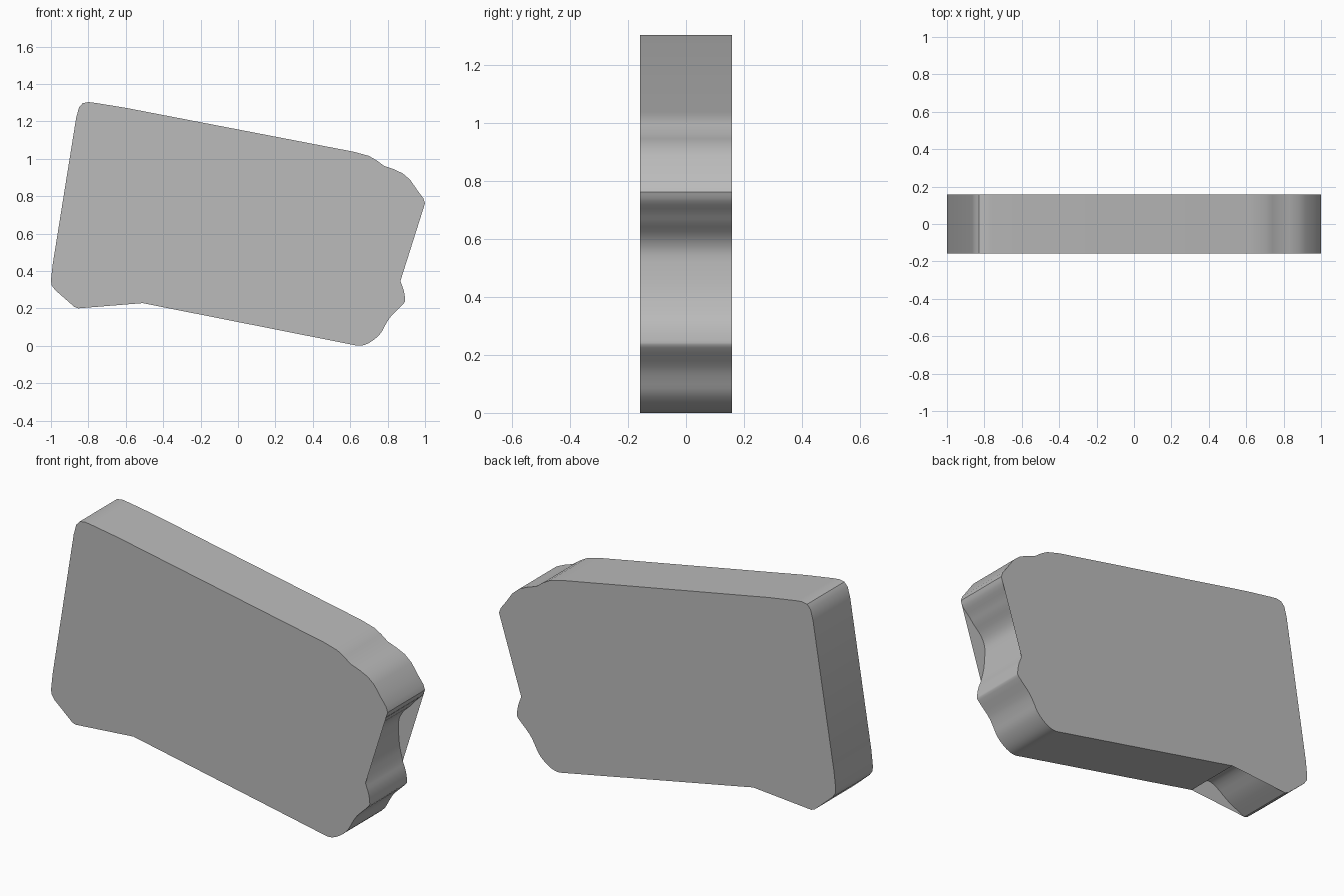
import bpy
import bmesh
import math
from mathutils import Vector

HALF_DEPTH = 0.158

if "Cube" in bpy.data.objects:
    bpy.data.objects.remove(bpy.data.objects["Cube"], do_unlink=True)


def flat_material(name, value):
    mat = bpy.data.materials.new(name)
    mat.use_nodes = True
    colour = (value, value, value, 1)
    mat.diffuse_color = colour
    mat.node_tree.nodes["Principled BSDF"].inputs["Base Color"].default_value = colour
    return mat


def smooth_run(points, steps):
    """Catmull-Rom curve through an open run of (x, z) points."""
    pts = [Vector(p) for p in points]
    pts = [2 * pts[0] - pts[1]] + pts + [2 * pts[-1] - pts[-2]]
    run = []
    for a, b, c, d in zip(pts, pts[1:], pts[2:], pts[3:]):
        for i in range(steps):
            t = i / steps
            run.append(b + (c - a) * t / 2
                       + (2 * a - 5 * b + 4 * c - d) * t ** 2 / 2
                       + (3 * b - a - 3 * c + d) * t ** 3 / 2)
    return run + [pts[-2]]


# Outline runs, clockwise; recesses lie behind the straight edges of the two faces
top = [(-1, .35), (-.99, .44), (-.865, 1.22), (-.85, 1.275), (-.83, 1.297),
       (-.8, 1.303), (-.76, 1.298), (-.6, 1.272), (.62, 1.037), (.7, 1.015),
       (.74, .992), (.78, .962), (.83, .945), (.88, .922), (.92, .888),
       (.96, .83), (.99, .79), (1, .762)]
right_recess = [(1, .762), (.985, .73), (.945, .69), (.915, .655), (.87, .61),
                (.845, .56), (.843, .5), (.85, .42), (.868, .345)]
bottom_right = [(.868, .345), (.885, .3), (.893, .25), (.885, .225), (.82, .16),
                (.79, .115), (.765, .07), (.73, .035), (.69, .01), (.65, 0), (.61, .006)]
bottom_recess = [(-.51, .228), (-.55, .285), (-.61, .32), (-.67, .305), (-.75, .25),
                 (-.855, .2)]
bottom_left = [(-.855, .2), (-.875, .208), (-.98, .3), (-.997, .325)]

# Each run has its curve steps, and whether the faces bridge straight across it
runs = [(top, 1, False), (right_recess, 3, True), (bottom_right, 3, False),
        (bottom_recess, 3, True), (bottom_left, 1, False)]
outline = []
for points, steps, recessed in runs:
    curve = smooth_run(points, steps)
    for i, p in enumerate(curve):
        inner = recessed and 0 < i < len(curve) - 1
        if not outline or (p - outline[-1][0]).length > 0.001:
            outline.append((p, inner))

# Slab: a wall around the outline closed by a front and a back face
bm = bmesh.new()
front, back = ([bm.verts.new((p.x, y, p.y)) for p, _ in outline]
               for y in (-HALF_DEPTH, HALF_DEPTH))
count = len(outline)
for i in range(count):
    j = (i + 1) % count
    bm.faces.new((front[i], front[j], back[j], back[i]))
for ring in (front[::-1], back):
    recess_verts = {r[i] for r in (front, back) for i in range(count) if outline[i][1]}
    bm.faces.new([v for v in ring if v not in recess_verts])
bm.normal_update()

mesh = bpy.data.meshes.new("slab")
bm.to_mesh(mesh)
bm.free()
slab = bpy.data.objects.new("slab", mesh)
bpy.context.collection.objects.link(slab)
mesh.materials.append(flat_material("plain grey", 0.5))

bpy.ops.object.select_all(action="DESELECT")
slab.select_set(True)
bpy.context.view_layer.objects.active = slab
bpy.ops.object.shade_smooth_by_angle(angle=math.radians(35))
